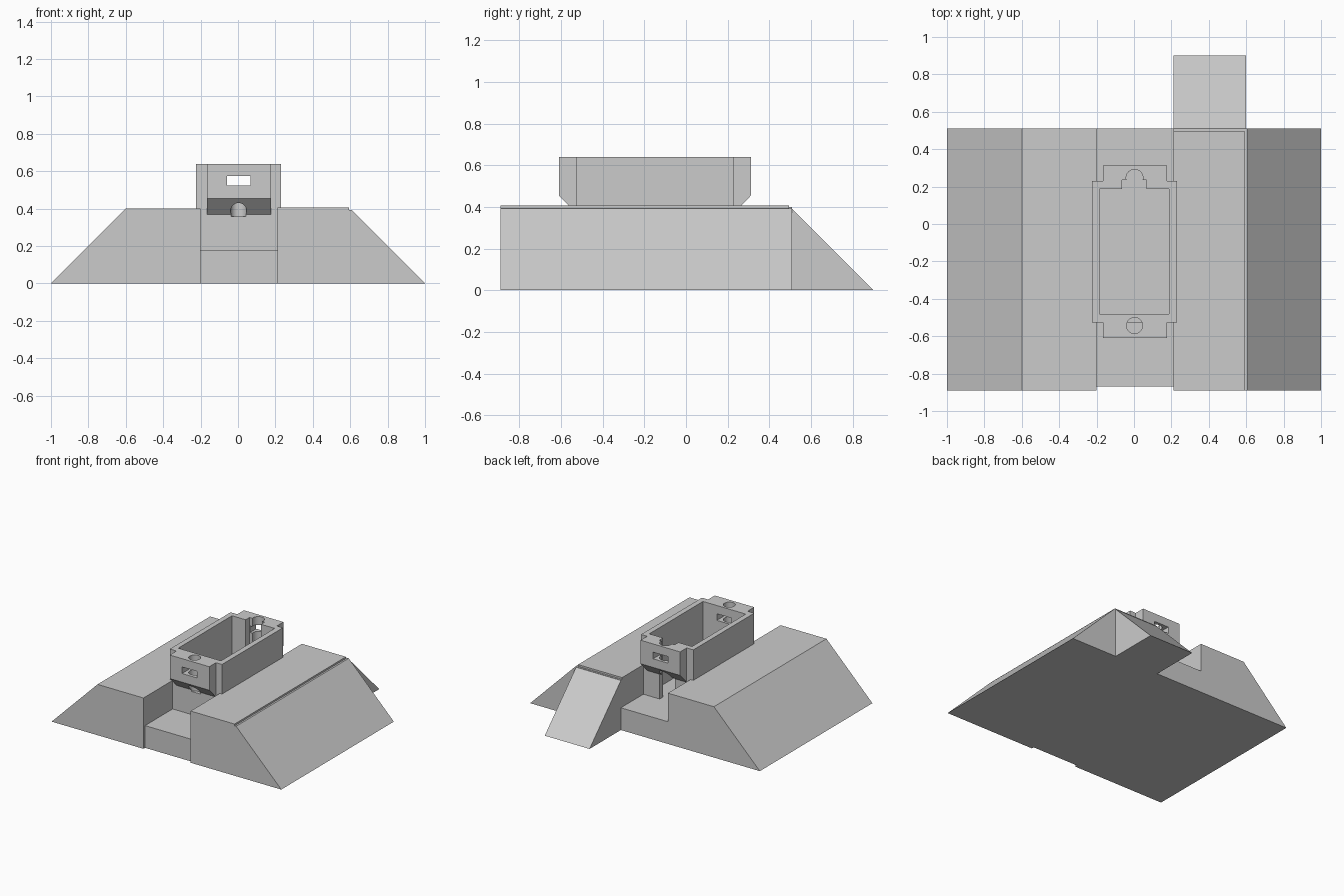
import bpy
import bmesh
from mathutils import Vector

cube = bpy.data.objects.get("Cube")
if cube:
    bpy.data.objects.remove(cube, do_unlink=True)

grey = bpy.data.materials.new("plain_grey")
grey.use_nodes = True
COLOUR = (0.6, 0.6, 0.6, 1)
grey.diffuse_color = COLOUR
grey.node_tree.nodes["Principled BSDF"].inputs["Base Color"].default_value = COLOUR


def finish(name, bm):
    bmesh.ops.recalc_face_normals(bm, faces=bm.faces)
    mesh = bpy.data.meshes.new(name)
    bm.to_mesh(mesh)
    bm.free()
    mesh.materials.append(grey)
    obj = bpy.data.objects.new(name, mesh)
    bpy.context.collection.objects.link(obj)
    return obj


def prism(name, profile, axis, start, end):
    """Extrude a 2D profile along x (profile in yz) or y (profile in xz)."""
    bm = bmesh.new()
    if axis == "x":
        points = [(start, a, b) for a, b in profile]
        shift = Vector((end - start, 0, 0))
    else:
        points = [(a, start, b) for a, b in profile]
        shift = Vector((0, end - start, 0))
    face = bm.faces.new([bm.verts.new(p) for p in points])
    grown = bmesh.ops.extrude_face_region(bm, geom=[face])["geom"]
    moved = [v for v in grown if isinstance(v, bmesh.types.BMVert)]
    bmesh.ops.translate(bm, verts=moved, vec=shift)
    return finish(name, bm)


def block(name, x0, x1, y0, y1, z0, z1):
    return prism(name, [(x0, z0), (x1, z0), (x1, z1), (x0, z1)], "y", y0, y1)


def cylinder(name, x, y, radius, z0, z1):
    bm = bmesh.new()
    bmesh.ops.create_cone(bm, cap_ends=True, segments=32, radius1=radius,
                          radius2=radius, depth=z1 - z0)
    bmesh.ops.translate(bm, verts=bm.verts, vec=(x, y, (z0 + z1) / 2))
    return finish(name, bm)


def combine(target, other, operation):
    other.hide_render = True
    mod = target.modifiers.new(operation.lower(), "BOOLEAN")
    mod.operation = operation
    mod.solver = "EXACT"
    mod.object = other
    bpy.context.view_layer.objects.active = target
    bpy.ops.object.modifier_apply(modifier=mod.name)
    bpy.data.objects.remove(other, do_unlink=True)


FRONT, BACK = -0.89, 0.51
LEFT, RIGHT = -0.2, 0.21          # channel walls
FLOOR = 0.175

# Sloped banks on both sides of the channel
prism("sloped_bank_a", [(-1, 0), (LEFT, 0), (LEFT, 0.4), (-0.6, 0.4)],
      "y", FRONT, BACK)
prism("sloped_bank_b", [(RIGHT, 0), (1, 0), (0.607, 0.393), (0.593, 0.393),
                        (0.593, 0.407), (RIGHT, 0.407)], "y", FRONT, BACK - 0.015)
prism("sloped_bank_b_end", [(RIGHT, 0), (1, 0), (0.607, 0.393), (RIGHT, 0.393)],
      "y", BACK - 0.015, BACK)

# Channel floor and rear ramp
block("channel_floor", LEFT, RIGHT, -0.87, BACK, 0, FLOOR)
prism("rear_ramp", [(BACK, 0), (0.9, 0), (BACK, 0.39)], "x", RIGHT, 0.6)

# Open housing: wide upper body, narrower foot in the channel, chamfered ends
housing = prism("housing", [(LEFT, 0.17), (RIGHT, 0.17), (RIGHT, 0.4), (0.23, 0.4),
                            (0.23, 0.64), (-0.225, 0.64), (-0.225, 0.4), (LEFT, 0.4)],
                "y", -0.527, 0.23)
ends = prism("end_lugs", [(-0.61, 0.64), (0.312, 0.64), (0.312, 0.455), (0.23, 0.37),
                          (-0.527, 0.37), (-0.61, 0.455)], "x", -0.167, 0.177)
combine(housing, ends, "UNION")

# Cavity, rear notch, screw holes and the slot through both ends
cutters = [
    block("cavity_cutter", -0.184, 0.188, -0.48, 0.188, 0.1, 0.8),
    block("notch_cutter", -0.065, 0.068, 0.1, 0.235, 0.1, 0.8),
    cylinder("rear_hole_cutter", 0.003, 0.247, 0.045, 0.1, 0.8),
    cylinder("front_hole_cutter", 0.003, -0.543, 0.043, 0.357, 0.8),
    block("slot_cutter", -0.06, 0.068, -0.8, 0.5, 0.523, 0.575),
]
for cutter in cutters:
    combine(housing, cutter, "DIFFERENCE")

# Smooth only the round holes
for obj in bpy.context.view_layer.objects:
    obj.select_set(obj == housing)
bpy.context.view_layer.objects.active = housing
bpy.ops.object.shade_smooth_by_angle(angle=0.5)
